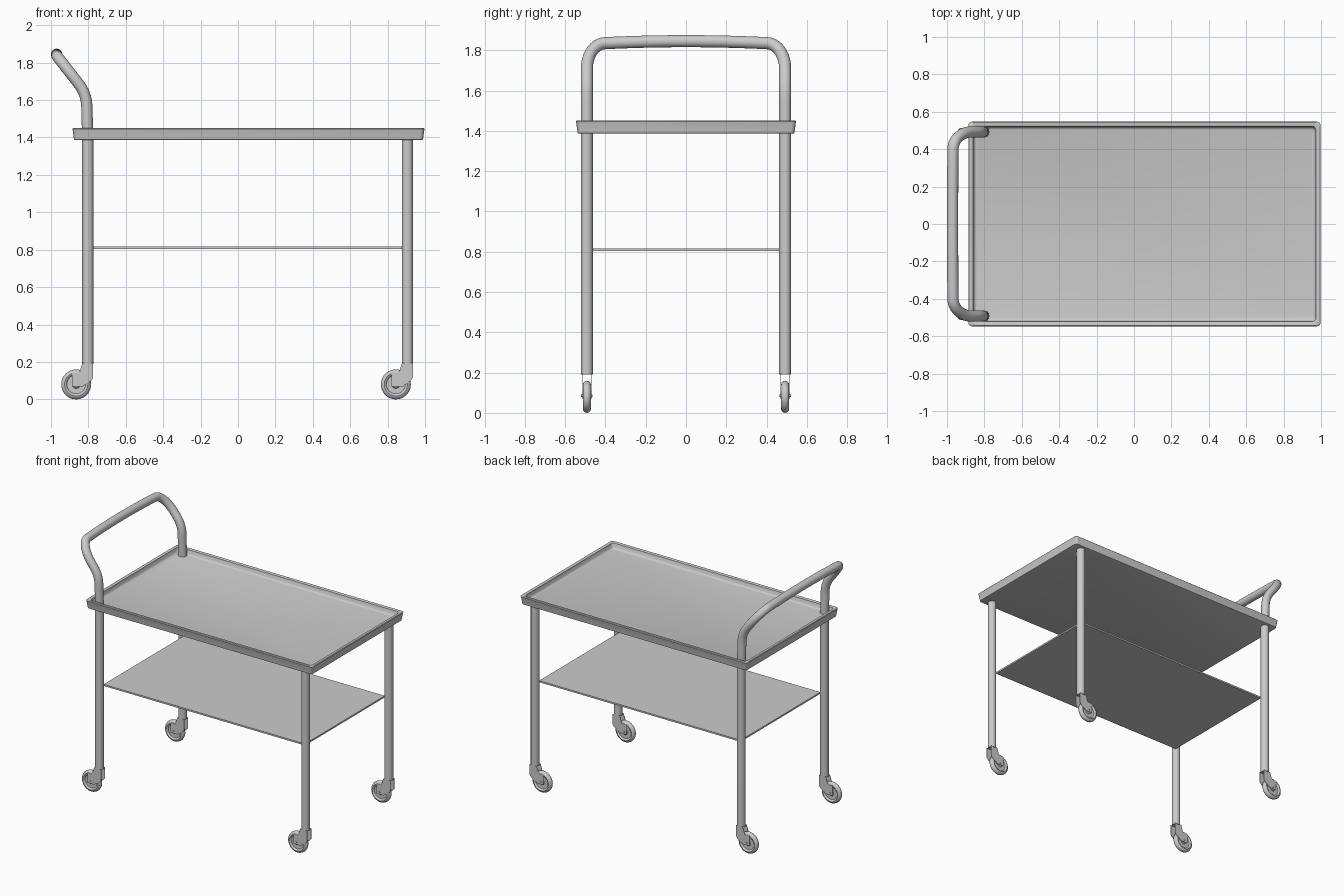
import bpy, bmesh, math
from mathutils import Vector

if "Cube" in bpy.data.objects:
    bpy.data.objects.remove(bpy.data.objects["Cube"])

LEG_Y, LEG_R = 0.492, 0.03
REAR_X, FRONT_X = -0.803, 0.906


def finish(name, bm, angle=40):
    bmesh.ops.recalc_face_normals(bm, faces=bm.faces[:])
    me = bpy.data.meshes.new(name)
    bm.to_mesh(me)
    bm.free()
    ob = bpy.data.objects.new(name, me)
    bpy.context.collection.objects.link(ob)
    bpy.ops.object.select_all(action='DESELECT')
    ob.select_set(True)
    bpy.context.view_layer.objects.active = ob
    bpy.ops.object.shade_smooth_by_angle(angle=math.radians(angle))
    return ob


def tube(name, pts, r, sides=24):
    """Sweep a circle along a path of points, with closed ends."""
    bm = bmesh.new()
    pts = [Vector(p) for p in pts]
    tangents = [(pts[min(i + 1, len(pts) - 1)] - pts[max(i - 1, 0)]).normalized()
                for i in range(len(pts))]
    u = tangents[0].orthogonal().normalized()
    rings = []
    for p, t in zip(pts, tangents):
        u = (u - t * u.dot(t)).normalized()
        v = t.cross(u)
        rings.append([bm.verts.new(p + r * (u * math.cos(a) + v * math.sin(a)))
                      for a in (2 * math.pi * k / sides for k in range(sides))])
    for a, b in zip(rings, rings[1:]):
        for k in range(sides):
            bm.faces.new((a[k], a[(k + 1) % sides], b[(k + 1) % sides], b[k]))
    bm.faces.new(rings[0])
    bm.faces.new(rings[-1])
    return finish(name, bm)


def rounded_rect(cx, hx, hy, r, z, n=5):
    out = []
    for q, (sx, sy) in enumerate(((1, 1), (-1, 1), (-1, -1), (1, -1))):
        for k in range(n + 1):
            a = math.pi / 2 * (q + k / n)
            out.append((cx + sx * (hx - r) + r * math.cos(a),
                        sy * (hy - r) + r * math.sin(a), z))
    return out


# Tray: nested rounded rectangles (inset from outer edge, height)
bm = bmesh.new()
rings = []
for inset, z in ((0.014, 1.387), (0.009, 1.389), (0.002, 1.440), (0, 1.446), (0.004, 1.450),
                 (0.020, 1.450), (0.025, 1.447), (0.030, 1.420), (0.035, 1.413), (0.043, 1.410)):
    rings.append([bm.verts.new(c) for c in
                  rounded_rect(0.056, 0.942 - inset, 0.547 - inset, 0.02, z)])
for a, b in zip(rings, rings[1:]):
    for k in range(len(a)):
        j = (k + 1) % len(a)
        bm.faces.new((a[k], a[j], b[j], b[k]))
bm.faces.new(rings[0])
bm.faces.new(rings[-1])
finish("tray", bm)

# Lower shelf: thin sheet held between the legs
bm = bmesh.new()
bmesh.ops.create_cube(bm, size=1)
for v in bm.verts:
    v.co = ((REAR_X + FRONT_X) / 2 + v.co.x * (FRONT_X - REAR_X - 0.04),
            v.co.y * (2 * LEG_Y - 0.04), 0.810 + v.co.z * 0.012)
finish("lower_shelf", bm)

# Rear legs and push handle: one bent tube; side profile maps arc length to x, z
R, ANG, Z0 = 0.2, math.radians(38), 1.562


def lean(s):
    """Point (x, z) at a distance s above the start of the backward bend."""
    x0 = -0.808
    a = min(s / R, ANG)
    rest = max(s - R * ANG, 0)
    return (x0 - R * (1 - math.cos(a)) - rest * math.sin(ANG),
            Z0 + R * math.sin(a) + rest * math.cos(ANG))


half = [(REAR_X, -LEG_Y, 0.19), (REAR_X, -LEG_Y, 1.39), (-0.808, -LEG_Y, Z0 - 0.01)]
S_TOP, S_BEND, W = 0.323, 0.165, 0.092
for k in range(6):
    x, z = lean(S_BEND * k / 6)
    half.append((x, -LEG_Y, z))
for k in range(11):
    a = math.pi / 2 * k / 10
    x, z = lean(S_BEND + (S_TOP - S_BEND) * math.sin(a))
    half.append((x, -LEG_Y + W * (1 - math.cos(a)), z))
x1, z1 = half[-1][0], half[-1][2]
for k in range(1, 7):
    t = k / 6
    bow = 1 - (1 - t) ** 2
    half.append((-0.970 * bow + x1 * (1 - bow), (W - LEG_Y) * (1 - t), z1 + (1.845 - z1) * bow))
path = half + [(x, -y, z) for x, y, z in reversed(half[:-1])]
tube("rear_legs_and_handle", path, LEG_R)

# Front legs
for s in (-1, 1):
    tube("front_leg", [(FRONT_X, s * LEG_Y, 0.19), (FRONT_X, s * LEG_Y, 1.395)], LEG_R)


def wheel(cx, cy, cz, n=40):
    """Lathe a tyre and recessed hub around the y axis."""
    prof = [(0.0, 0.014), (0.018, 0.014), (0.022, 0.010), (0.050, 0.010), (0.054, 0.017),
            (0.062, 0.020), (0.070, 0.017), (0.077, 0.010), (0.080, 0.0)]
    prof += [(r, -y) for r, y in reversed(prof[:-1])]
    bm = bmesh.new()
    vs = [bm.verts.new((cx + r, cy + y, cz)) for r, y in prof]
    es = [bm.edges.new(p) for p in zip(vs, vs[1:])]
    bmesh.ops.spin(bm, geom=vs + es, cent=(cx, cy, cz), axis=(0, 1, 0),
                   angle=2 * math.pi, steps=n)
    bmesh.ops.remove_doubles(bm, verts=bm.verts[:], dist=1e-5)
    return finish("caster_wheel", bm)


# Casters: wheel, two fork cheeks and an axle, trailing behind each leg
CHEEK = ((-0.029, 0.195), (0.029, 0.195), (0.029, 0.115), (0.018, 0.100),
         (-0.028, 0.068), (-0.085, 0.068), (-0.085, 0.143), (-0.045, 0.143))
for lx in (REAR_X, FRONT_X):
    for s in (-1, 1):
        ly = s * LEG_Y
        wheel(lx - 0.062, ly, 0.08)
        bm = bmesh.new()
        for side in (-1, 1):
            f = bm.faces.new([bm.verts.new((lx + x, ly + side * 0.021, z)) for x, z in CHEEK])
            ext = bmesh.ops.extrude_face_region(bm, geom=[f], use_keep_orig=True)
            for v in ext['geom']:
                if isinstance(v, bmesh.types.BMVert):
                    v.co.y += side * 0.003
        finish("caster_fork", bm, 30)
        tube("caster_axle", [(lx - 0.062, ly - 0.028, 0.085), (lx - 0.062, ly + 0.028, 0.085)],
             0.006, 12)
